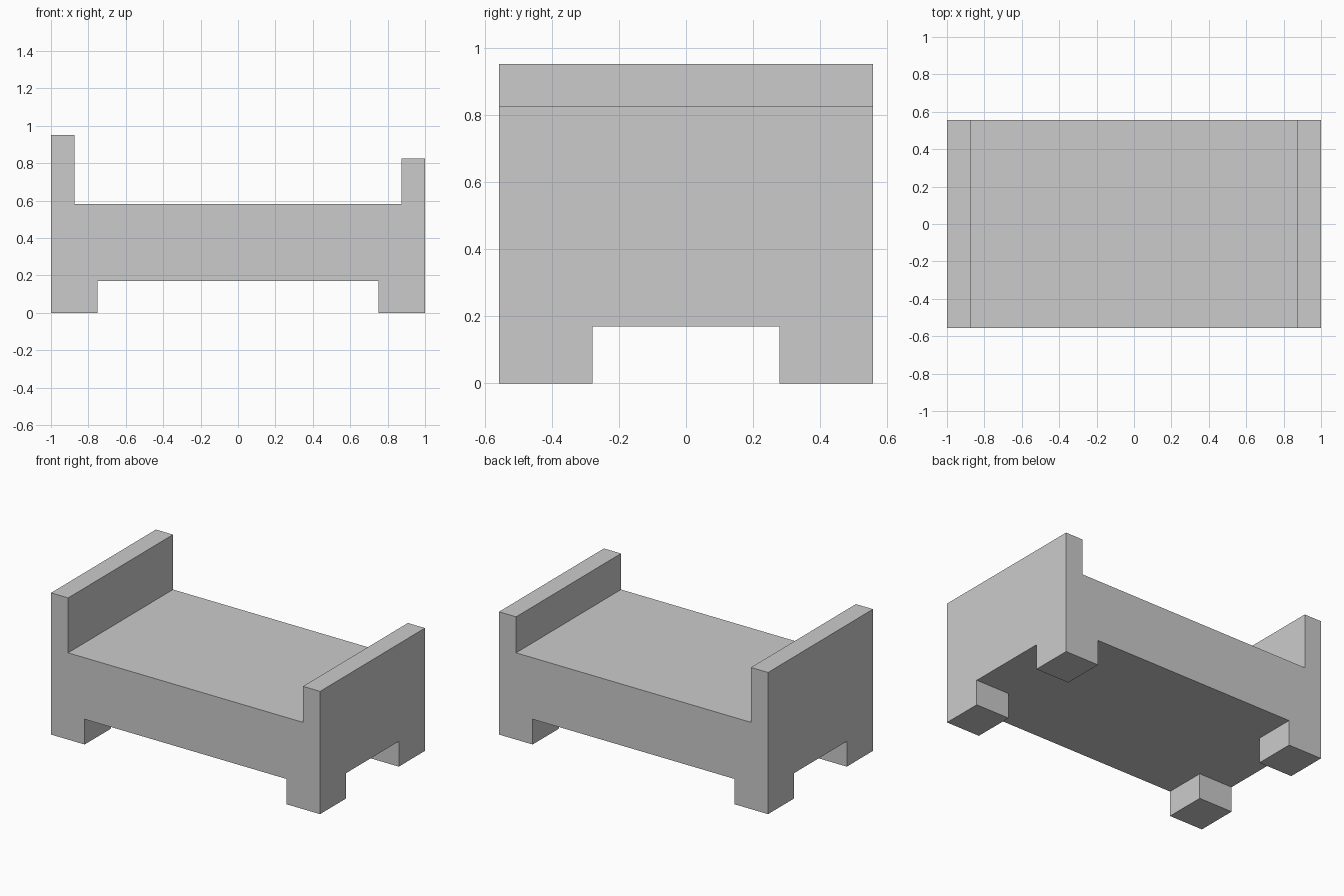
import bpy, bmesh
from mathutils import Vector

if "Cube" in bpy.data.objects:
    bpy.data.objects.remove(bpy.data.objects["Cube"])

HALF_Y = 0.557
BASE, DECK = 0.17, 0.583        # underside and top of the bed base
LEG_X, LEG_Y = 0.75, 0.279      # inner edges of the legs

# Side profile: headboard, sleeping surface, footboard
profile = [(-1, BASE), (1, BASE), (1, 0.825), (0.873, 0.825),
           (0.873, DECK), (-0.873, DECK), (-0.873, 0.952), (-1, 0.952)]

bm = bmesh.new()
face = bm.faces.new([bm.verts.new((x, -HALF_Y, z)) for x, z in profile])
out = bmesh.ops.extrude_face_region(bm, geom=[face], use_keep_orig=True)
new_verts = [g for g in out["geom"] if isinstance(g, bmesh.types.BMVert)]
bmesh.ops.translate(bm, verts=new_verts, vec=(0, 2 * HALF_Y, 0))
bmesh.ops.recalc_face_normals(bm, faces=bm.faces[:])

# Cut lines around the four corner legs
for axis, dist in ((Vector((1, 0, 0)), LEG_X), (Vector((0, 1, 0)), LEG_Y)):
    for sign in (-1, 1):
        bmesh.ops.bisect_plane(bm, geom=bm.verts[:] + bm.edges[:] + bm.faces[:],
                               plane_co=axis * dist * sign, plane_no=axis)

# Legs: pull the corner faces of the underside down to the floor
corners = []
for f in bm.faces:
    c = f.calc_center_median()
    if abs(c.z - BASE) < 1e-4 and abs(c.x) > LEG_X and abs(c.y) > LEG_Y:
        corners.append(f)
legs = bmesh.ops.extrude_discrete_faces(bm, faces=corners)["faces"]
leg_verts = list({v for f in legs for v in f.verts})
bmesh.ops.translate(bm, verts=leg_verts, vec=(0, 0, -BASE))

# Merge the flat faces back together
bmesh.ops.dissolve_limit(bm, angle_limit=0.01, verts=bm.verts[:], edges=bm.edges[:])
bmesh.ops.recalc_face_normals(bm, faces=bm.faces[:])

mesh = bpy.data.meshes.new("bed_frame")
bm.to_mesh(mesh)
bm.free()
bpy.context.collection.objects.link(bpy.data.objects.new("bed_frame", mesh))
